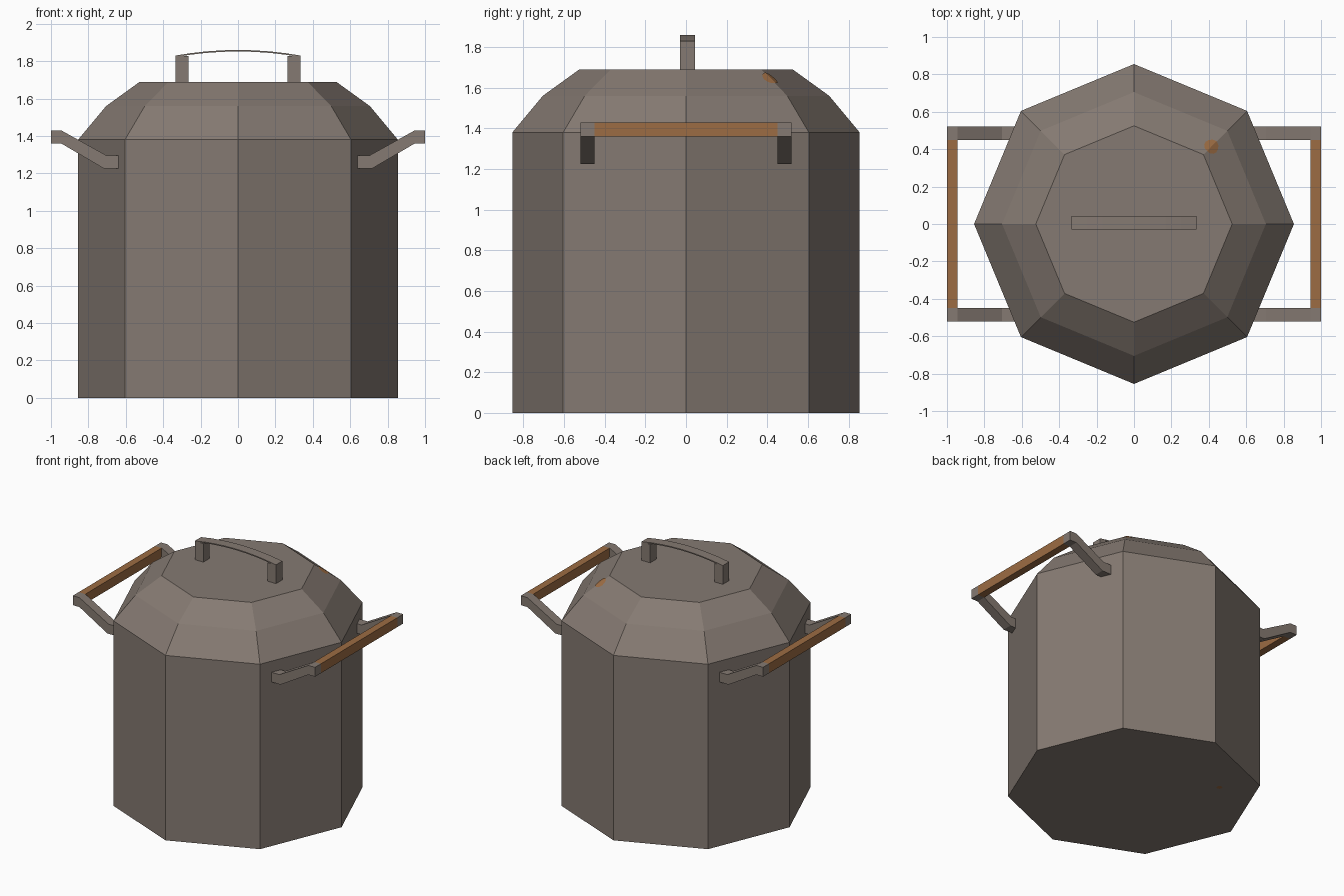
import bpy
from math import cos, sin, pi
from mathutils import Vector

if "Cube" in bpy.data.objects:
    bpy.data.objects.remove(bpy.data.objects["Cube"])


def material(name, rgb):
    m = bpy.data.materials.new(name)
    m.diffuse_color = (*rgb, 1)
    m.use_nodes = True
    m.node_tree.nodes["Principled BSDF"].inputs["Base Color"].default_value = m.diffuse_color
    return m


METAL = material("warm grey metal", (0.235, 0.195, 0.168))
WOOD = material("orange brown wood", (0.333, 0.150, 0.056))


def build(name, verts, faces, mat):
    me = bpy.data.meshes.new(name)
    me.from_pydata(verts, [], faces)
    me.materials.append(mat)
    ob = bpy.data.objects.new(name, me)
    bpy.context.collection.objects.link(ob)
    return ob


def lathe(name, profile, mat, n=8):
    verts = [(r * cos(2 * pi * i / n), r * sin(2 * pi * i / n), z)
             for r, z in profile for i in range(n)]
    faces = [(k * n + i, k * n + (i + 1) % n, (k + 1) * n + (i + 1) % n, (k + 1) * n + i)
             for k in range(len(profile) - 1) for i in range(n)]
    faces.append(tuple(range(n - 1, -1, -1)))
    faces.append(tuple(range((len(profile) - 1) * n, len(profile) * n)))
    return build(name, verts, faces, mat)


def extrude_y(name, profile, y0, y1, mat):
    # closed x-z outline pushed from y0 to y1, oriented outwards
    area = sum(a[0] * b[1] - b[0] * a[1] for a, b in zip(profile, profile[1:] + profile[:1]))
    if area < 0:
        profile = profile[::-1]
    n = len(profile)
    verts = [(x, y, z) for y in (y0, y1) for x, z in profile]
    faces = [(i, n + i, n + (i + 1) % n, (i + 1) % n) for i in range(n)]
    faces += [tuple(range(n)), tuple(range(2 * n - 1, n - 1, -1))]
    return build(name, verts, faces, mat)


def rect(x0, x1, z0, z1):
    return [(x0, z0), (x1, z0), (x1, z1), (x0, z1)]


# Octagonal pot with its sloped lid
lathe("pot_body", [(0.855, 0), (0.855, 1.38), (0.705, 1.56), (0.525, 1.69)], METAL)

# Side handles: two bent arms and a wooden grip on each side
ARM = [(1, 1.43), (0.945, 1.43), (0.705, 1.297), (0.64, 1.297),
       (0.64, 1.225), (0.715, 1.225), (0.945, 1.36), (1, 1.36)]
for s, side in ((1, "right"), (-1, "left")):
    arm = [(s * x, z) for x, z in ARM]
    extrude_y(side + "_arm_front", arm, -0.52, -0.45, METAL)
    extrude_y(side + "_arm_back", arm, 0.45, 0.52, METAL)
    extrude_y(side + "_grip", rect(*sorted((s * 0.945, s)), 1.36, 1.43), -0.45, 0.45, WOOD)

# Lid handle: two posts under a thin arched strap
top = [(-0.335 + 0.67 * i / 8, 1.86 - 0.03 * (1 - i / 4) ** 2) for i in range(9)]
strap = top + [(x, z - 0.008) for x, z in reversed(top)]
extrude_y("lid_handle_strap", strap, -0.03, 0.044, METAL)
for s in (1, -1):
    extrude_y("lid_handle_post", rect(*sorted((s * 0.265, s * 0.335)), 1.68, 1.828),
              -0.03, 0.044, METAL)

# Small orange spot folded over one lid ridge
e = Vector((0.18 * 0.7071, 0.18 * 0.7071, -0.13)).normalized()
t = Vector((-0.7071, 0.7071, 0))
nrm = t.cross(e)
if nrm.z < 0:
    nrm = -nrm
c = Vector((0.415, 0.415, 1.647)) + nrm * 0.003
pts = [c]
for i in range(12):
    u, v = 0.045 * cos(pi * i / 6), 0.04 * sin(pi * i / 6)
    pts.append(c + e * u + t * v - nrm * abs(v) * 0.242)
build("lid_spot", pts, [(0, (i + 1) % 12 + 1, i + 1) for i in range(12)], WOOD)

# Tiny orange spot under the base
ring = [(-0.41 + 0.02 * cos(pi * i / 4), 0.41 + 0.02 * sin(pi * i / 4), -0.001) for i in range(8)]
build("base_spot", ring, [tuple(range(7, -1, -1))], WOOD)

# Make every part's lid spot face outwards
spot = bpy.data.objects["lid_spot"].data
if spot.polygons[0].normal.dot(nrm) < 0:
    spot.flip_normals()
